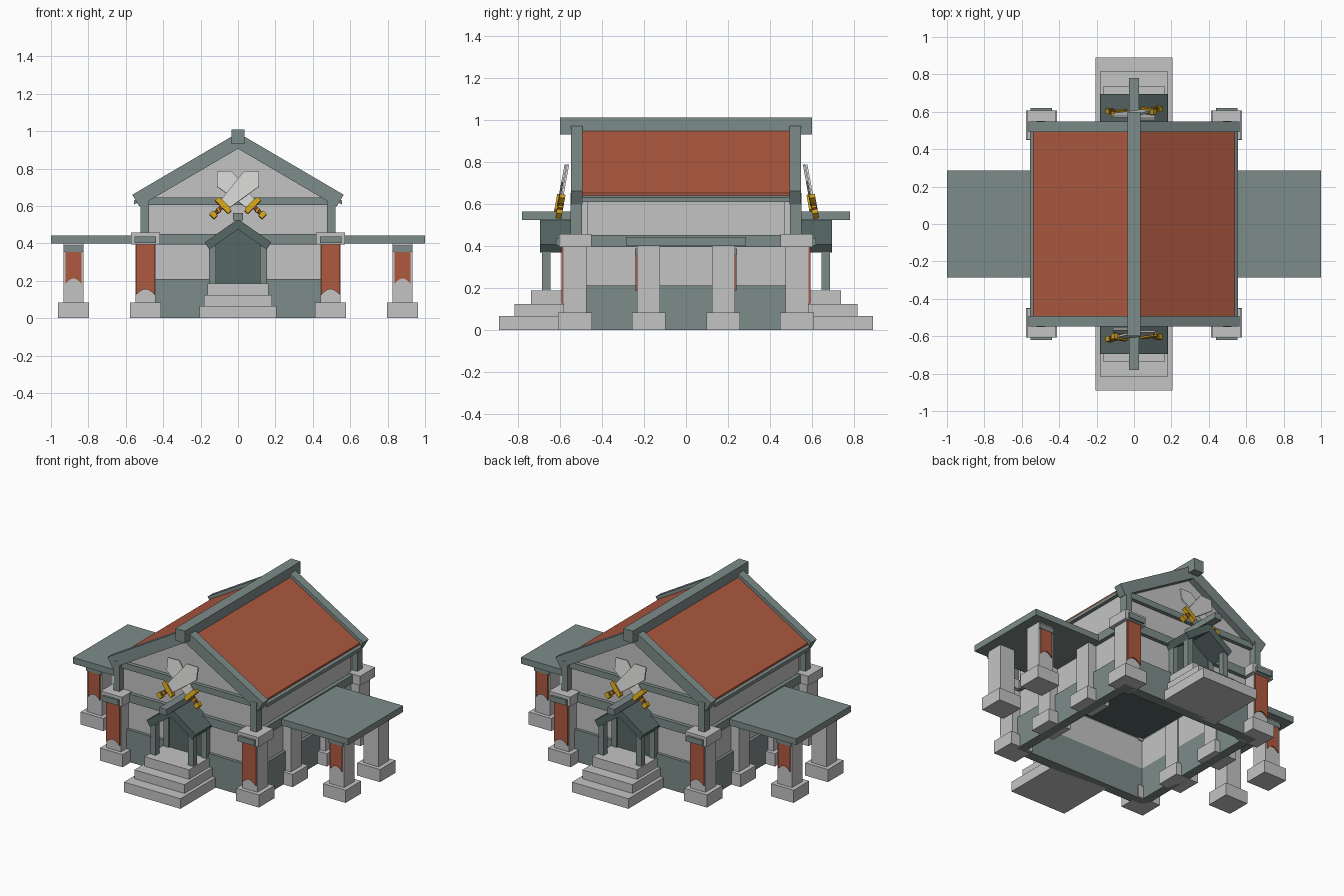
import bpy, bmesh, math
from mathutils import Matrix

if "Cube" in bpy.data.objects:
    bpy.data.objects.remove(bpy.data.objects["Cube"])


def material(name, r, g, b):
    m = bpy.data.materials.new(name)
    m.diffuse_color = (r, g, b, 1)
    m.use_nodes = True
    m.node_tree.nodes["Principled BSDF"].inputs["Base Color"].default_value = m.diffuse_color
    return m


STONE = material("pale stone", 0.55, 0.55, 0.55)
TEAL = material("grey teal", 0.205, 0.262, 0.25)
DARK = material("dark teal", 0.095, 0.138, 0.13)
RED = material("brick red", 0.42, 0.10, 0.05)
STEEL = material("steel", 0.64, 0.64, 0.63)
GOLD = material("gold", 0.65, 0.36, 0.01)
GRIP = material("brown grip", 0.16, 0.05, 0.03)


def prism(name, pts, y0, y1, mat):
    """Extrude an (x, z) outline from y0 to y1."""
    bm = bmesh.new()
    a = [bm.verts.new((x, y0, z)) for x, z in pts]
    b = [bm.verts.new((x, y1, z)) for x, z in pts]
    bm.faces.new(a)
    bm.faces.new(b[::-1])
    n = len(pts)
    for i in range(n):
        j = (i + 1) % n
        bm.faces.new((a[i], b[i], b[j], a[j]))
    bmesh.ops.recalc_face_normals(bm, faces=bm.faces)
    me = bpy.data.meshes.new(name)
    bm.to_mesh(me)
    bm.free()
    me.materials.append(mat)
    ob = bpy.data.objects.new(name, me)
    bpy.context.collection.objects.link(ob)
    return ob


def box(name, x, y, z, mat):
    return prism(name, [(x[0], z[0]), (x[1], z[0]), (x[1], z[1]), (x[0], z[1])],
                 y[0], y[1], mat)


def block(name, cx, cy, wx, wy, z0, z1, mat):
    return box(name, (cx - wx / 2, cx + wx / 2), (cy - wy / 2, cy + wy / 2), (z0, z1), mat)


def banner(name, cx, width, top, bottom, notch, face, sy, rod_z, rod_w, rod_out):
    """Hanging cloth with an arched lower edge, plus its teal rod."""
    n = 6
    pts = [(cx + width / 2, top), (cx - width / 2, top)]
    for i in range(n + 1):
        t = i / n
        pts.append((cx - width / 2 + width * t, bottom + notch * math.sin(math.pi * t)))
    prism(name, pts, sy * (face - 0.003), sy * (face + 0.006), RED)
    box(name + "_rod", (cx - rod_w / 2, cx + rod_w / 2),
        (sy * (face - 0.005), sy * (face + rod_out)), rod_z, TEAL)


# hollow body: plinth, walls and string course on each side
for s, side in ((-1, "a"), (1, "b")):
    for name, z, out, mat in (("plinth", (0, 0.21), 0.02, TEAL),
                              ("lower_wall", (0.21, 0.40), 0, STONE),
                              ("string_course", (0.395, 0.45), 0.025, TEAL)):
        box(f"end_{name}_{side}", (-0.49 - out, 0.49 + out),
            (s * 0.46, s * (0.505 + out)), z, mat)
        box(f"side_{name}_{side}", (s * 0.45, s * (0.49 + out)), (-0.46, 0.46), z, mat)
    box(f"side_upper_wall_{side}", (s * 0.45, s * 0.49), (-0.47, 0.47), (0.45, 0.65), STONE)
    # gable wall with its tie beam
    prism(f"gable_wall_{side}", [(-0.48, 0.45), (0.48, 0.45), (0.48, 0.645),
                                 (0, 0.93), (-0.48, 0.645)], s * 0.47, s * 0.505, STONE)
    box(f"tie_beam_{side}", (-0.477, 0.477), (s * 0.5, s * 0.53), (0.605, 0.645), TEAL)
    for sx in (-1, 1):
        box("corner_post", (sx * 0.477, sx * 0.52), (s * 0.495, s * 0.55), (0.44, 0.65), TEAL)
box("ceiling", (-0.46, 0.46), (-0.47, 0.47), (0.41, 0.44), DARK)

# main roof
SLOPE = 0.586
for sx in (-1, 1):
    def slope_panel(name, top, bottom, reach, y0, y1, mat):
        prism(name, [(0, top), (sx * reach, top - SLOPE * reach),
                     (sx * reach, bottom - SLOPE * reach), (0, bottom)], y0, y1, mat)
    slope_panel("roof_tiles", 0.967, 0.955, 0.54, -0.495, 0.495, RED)
    slope_panel("roof_underlay", 0.955, 0.933, 0.555, -0.495, 0.495, TEAL)
    for sy in (-1, 1):
        prism("rake_board", [(0, 0.991), (sx * 0.565, 0.66), (sx * 0.528, 0.597), (0, 0.906)],
              sy * 0.492, sy * 0.548, TEAL)
box("ridge_beam", (-0.035, 0.035), (-0.6, 0.6), (0.93, 1.01), TEAL)


def pillar(name, cx, cy, top):
    block(name + "_base", cx, cy, 0.165, 0.16, 0, 0.083, STONE)
    block(name + "_shaft", cx, cy, 0.107, 0.11, 0.083, top, STONE)


# pillars, banners and side pavilions
for sx in (-1, 1):
    for sy in (-1, 1):
        pillar("corner_pillar", sx * 0.495, sy * 0.528, 0.40)
        block("corner_capital", sx * 0.495, sy * 0.528, 0.155, 0.155, 0.395, 0.457, STONE)
        banner("corner_banner", sx * 0.495, 0.1, 0.40, 0.125, 0.03, 0.587, sy,
               (0.402, 0.437), 0.115, 0.032)
        pillar("wall_pillar", sx * 0.495, sy * 0.178, 0.40)
        pillar("pavilion_pillar", sx * 0.88, sy * 0.178, 0.40)
        banner("pavilion_banner", sx * 0.88, 0.085, 0.36, 0.185, 0.028, 0.234, sy,
               (0.355, 0.388), 0.108, 0.008)
    box("pavilion_roof", (sx * 0.48, sx * 1.0), (-0.285, 0.285), (0.40, 0.441), TEAL)


def sword(name, s, mirror, y_shift):
    """Broad blade, guard, grip and pommel, leaning on the gable."""
    parts = [
        prism(name + "_blade", [(-0.03, 0), (0.03, 0), (0.058, 0.205), (0, 0.262),
                                (-0.058, 0.205)], -0.005, 0.005, STEEL),
        prism(name + "_guard", [(-0.05, -0.018), (0.05, -0.018), (0.05, 0.006), (0.03, 0.012),
                                (-0.03, 0.012), (-0.05, 0.006)], -0.014, 0.014, GOLD),
        block(name + "_grip", 0, 0, 0.02, 0.018, -0.07, -0.015, GRIP),
        block(name + "_ring", 0, 0, 0.026, 0.023, -0.047, -0.036, GOLD),
        block(name + "_pommel", 0, 0, 0.036, 0.028, -0.092, -0.065, GOLD)]
    turn = Matrix.Rotation(0 if s < 0 else math.pi, 4, 'Z')
    place = Matrix.Translation((-0.075 * mirror, -0.6 + y_shift, 0.605))
    lean = Matrix.Rotation(-0.18, 4, 'X')
    tilt = Matrix.Rotation(mirror * math.radians(46), 4, 'Y')
    for p in parts:
        p.matrix_world = turn @ place @ lean @ tilt


# entrances front and back: steps, porch, door, crossed swords
for s in (-1, 1):
    for half, reach, z0, z1 in ((0.205, 0.89, 0, 0.066), (0.182, 0.815, 0.066, 0.124),
                                (0.162, 0.738, 0.124, 0.186)):
        box("step", (-half, half), (s * 0.5, s * reach), (z0, z1), STONE)
    prism("door", [(-0.13, 0.186), (0.13, 0.186), (0.13, 0.40), (0, 0.485), (-0.13, 0.40)],
          s * 0.5, s * 0.54, DARK)
    prism("porch_roof", [(0, 0.53), (0.178, 0.405), (0.153, 0.367), (0, 0.475),
                         (-0.153, 0.367), (-0.178, 0.405)], s * 0.5, s * 0.695, DARK)
    box("porch_ridge", (-0.026, 0.026), (s * 0.5, s * 0.78), (0.522, 0.562), TEAL)
    for sx in (-1, 1):
        box("porch_post", (sx * 0.118, sx * 0.155), (s * 0.645, s * 0.685), (0.186, 0.385), TEAL)
        box("door_jamb", (sx * 0.118, sx * 0.155), (s * 0.51, s * 0.55), (0.186, 0.385), TEAL)
    sword("left_sword", s, 1, -0.006)
    sword("right_sword", s, -1, 0.006)
